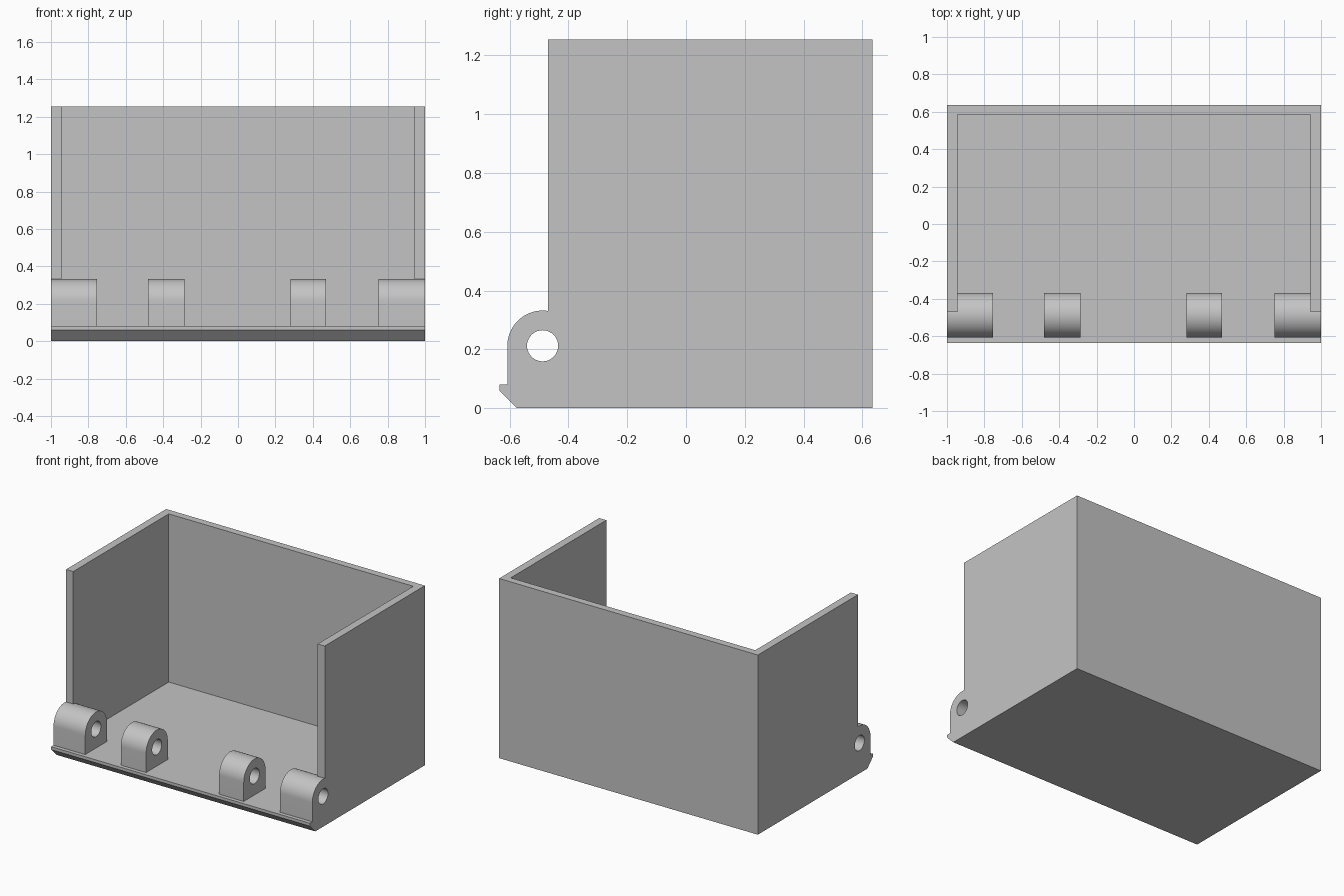
import bpy
import bmesh
import math

cube = bpy.data.objects.get("Cube")
if cube:
    bpy.data.objects.remove(cube, do_unlink=True)

GREY = (0.55, 0.55, 0.55, 1)
mat = bpy.data.materials.new("light grey")
mat.use_nodes = True
mat.diffuse_color = GREY
mat.node_tree.nodes["Principled BSDF"].inputs["Base Color"].default_value = GREY

FRONT, BACK, TOP = -0.635, 0.635, 1.255
FLOOR, WALL, WALL_FRONT = 0.08, 0.055, -0.47
PIN_Y, PIN_Z, PIN_R, KNUCKLE_R = -0.488, 0.212, 0.053, 0.12


def prism(name, profile, x0, x1):
    """Extrude a closed (y, z) profile along x."""
    bm = bmesh.new()
    face = bm.faces.new([bm.verts.new((x0, y, z)) for y, z in profile])
    new = bmesh.ops.extrude_face_region(bm, geom=[face])["geom"]
    verts = [v for v in new if isinstance(v, bmesh.types.BMVert)]
    bmesh.ops.translate(bm, verts=verts, vec=(x1 - x0, 0, 0))
    bmesh.ops.recalc_face_normals(bm, faces=bm.faces)
    mesh = bpy.data.meshes.new(name)
    bm.to_mesh(mesh)
    bm.free()
    mesh.materials.append(mat)
    obj = bpy.data.objects.new(name, mesh)
    bpy.context.collection.objects.link(obj)
    return obj


def arc(radius, start, end, steps):
    """Points on a circle about the hinge pin axis."""
    angles = [start + (end - start) * i / steps for i in range(steps + 1)]
    return [(PIN_Y + radius * math.cos(a), PIN_Z + radius * math.sin(a)) for a in angles]


def rect(y0, y1, z0, z1):
    return [(y0, z0), (y1, z0), (y1, z1), (y0, z1)]


def combine(target, tool, operation):
    mod = target.modifiers.new(operation.title(), 'BOOLEAN')
    mod.operation, mod.object, mod.solver = operation, tool, 'EXACT'
    bpy.context.view_layer.objects.active = target
    bpy.ops.object.modifier_apply(modifier=mod.name)
    bpy.data.objects.remove(tool, do_unlink=True)


# Solid block: open side profile with a chamfered front lip
box = prism("open_box", [
    (FRONT + 0.06, 0), (BACK, 0), (BACK, TOP), (WALL_FRONT, TOP),
    (WALL_FRONT, FLOOR), (FRONT, FLOOR), (FRONT, 0.06)], -1, 1)

# Hollow out the interior, leaving floor, back and side walls
cavity = prism("cavity", rect(FRONT - 0.1, BACK - 0.05, FLOOR, TOP + 0.1), WALL - 1, 1 - WALL)
combine(box, cavity, 'DIFFERENCE')

# Hinge knuckles standing on the floor
knuckle_profile = arc(KNUCKLE_R, 0, math.pi, 32)
knuckle_profile += [(PIN_Y - KNUCKLE_R, FLOOR - 0.02), (PIN_Y + KNUCKLE_R, FLOOR - 0.02)]
for x0, x1 in ((-1, -0.755), (-0.48, -0.285), (0.28, 0.47), (0.75, 1)):
    combine(box, prism("hinge_knuckle", knuckle_profile, x0, x1), 'UNION')

# Pin hole through all knuckles and both side walls
pin = prism("pin_hole", arc(PIN_R, 0, 2 * math.pi, 40)[:-1], -1.1, 1.1)
combine(box, pin, 'DIFFERENCE')

# Smooth the rounded parts and keep the corners sharp
bpy.ops.object.select_all(action='DESELECT')
box.select_set(True)
bpy.context.view_layer.objects.active = box
bpy.ops.object.shade_smooth_by_angle(angle=math.radians(30))
